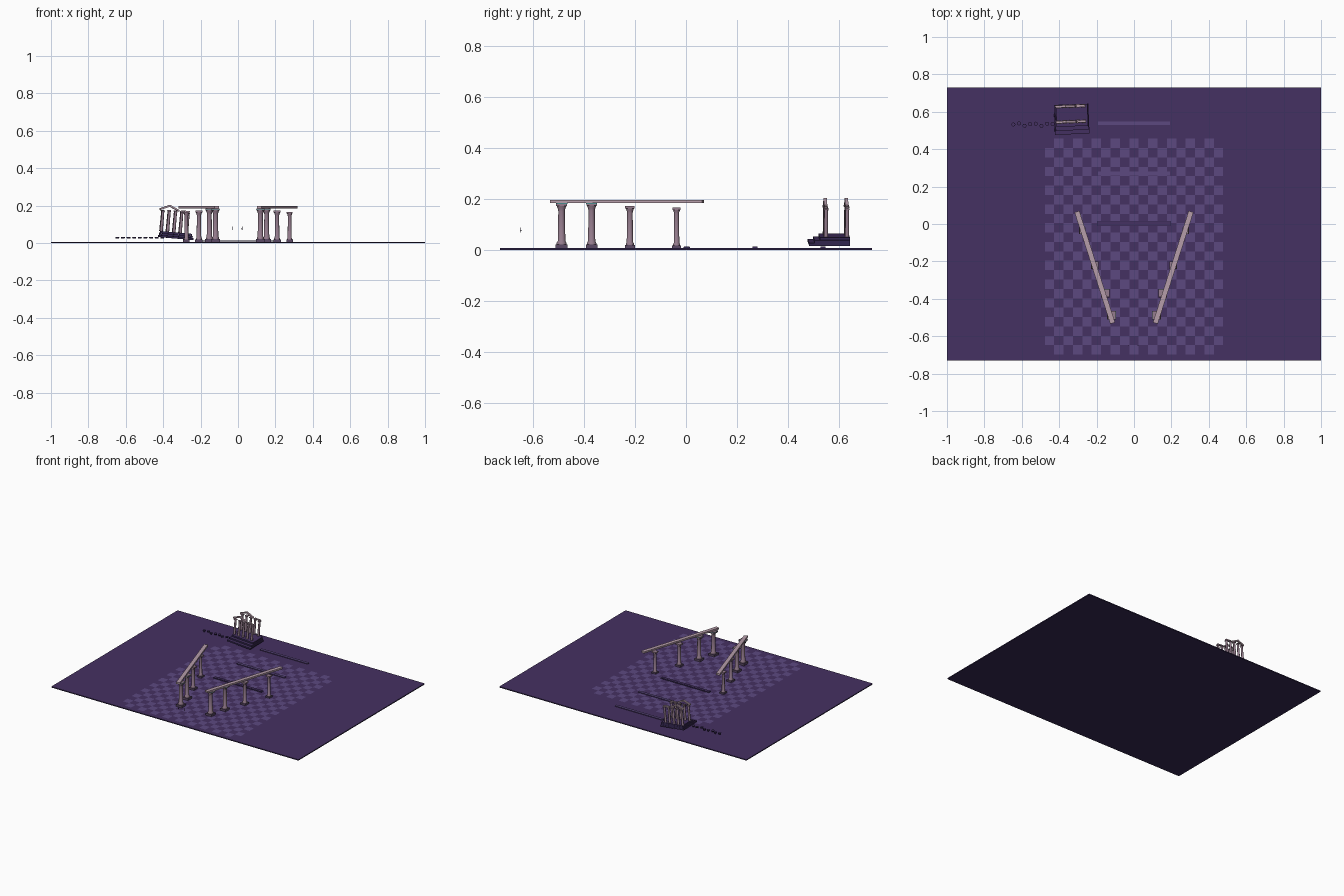
import bpy, bmesh, math, random
from mathutils import Matrix, Vector

random.seed(4)
cube = bpy.data.objects.get("Cube")
if cube:
    bpy.data.objects.remove(cube)


def material(name, r, g, b):
    """Flat material from display colour converted to linear."""
    col = [((c / 255 + 0.055) / 1.055) ** 2.4 for c in (r, g, b)] + [1]
    m = bpy.data.materials.new(name)
    m.use_nodes = True
    m.diffuse_color = col
    m.node_tree.nodes["Principled BSDF"].inputs["Base Color"].default_value = col
    return m


GROUND = material("ground purple", 69, 49, 98)
DARK = material("dark purple", 53, 40, 82)
TILE = material("tile violet", 92, 73, 128)
BEAM = material("pale stone", 182, 157, 170)
STONE = material("rose stone", 150, 125, 142)
PLINTH = material("shaded stone", 92, 74, 102)
TEAL = material("teal inlay", 70, 140, 140)
SHARD = material("shard black", 36, 28, 52)


def finish(name, bm, mats, matrix=None):
    mesh = bpy.data.meshes.new(name)
    bmesh.ops.recalc_face_normals(bm, faces=bm.faces)
    bm.to_mesh(mesh)
    bm.free()
    for m in mats:
        mesh.materials.append(m)
    ob = bpy.data.objects.new(name, mesh)
    bpy.context.collection.objects.link(ob)
    if matrix:
        ob.matrix_world = matrix
    return ob


def add_box(bm, centre, size, mat=0, rot=None):
    m = Matrix.Translation(centre) @ (rot or Matrix()) @ Matrix.Diagonal((*size, 1))
    verts = bmesh.ops.create_cube(bm, size=1, matrix=m)["verts"]
    for f in {f for v in verts for f in v.link_faces}:
        f.material_index = mat


def add_lathe(bm, base, profile, sides):
    """Stack rings of (radius, height) into a round, smooth shaft."""
    rings = []
    for r, z in profile:
        rings.append([bm.verts.new(Vector(base) + Vector((
            r * math.cos(math.tau * i / sides), r * math.sin(math.tau * i / sides), z)))
            for i in range(sides)])
    for a, b in zip(rings, rings[1:]):
        for i in range(sides):
            j = (i + 1) % sides
            bm.faces.new((a[i], a[j], b[j], b[i])).smooth = True
    bm.faces.new(rings[-1])
    bm.faces.new(rings[0][::-1])


def darken_sides(bm):
    """Give every face that does not look up the second material."""
    bm.normal_update()
    for f in bm.faces:
        f.material_index = 0 if f.normal.z > 0.9 else 1


def add_column(bm, base, height, w):
    """Square plinth, tapered shaft with flared ends, square capital."""
    x, y, z = base
    p = 0.35 * w
    add_box(bm, (x, y, z + p / 2), (1.06 * w, 1.06 * w, p), 1)
    add_lathe(bm, (x, y, z + p), [
        (0.44 * w, 0), (0.44 * w, 0.12 * w), (0.34 * w, 0.3 * w),
        (0.29 * w, height - p - 0.75 * w), (0.33 * w, height - p - 0.55 * w),
        (0.44 * w, height - p - 0.25 * w)], 12)
    add_box(bm, (x, y, z + height - 0.13 * w), (w, w, 0.26 * w))


# Ground slab: purple top, darker sides and underside
TOP = 0.007
bm = bmesh.new()
add_box(bm, (0, 0, TOP / 2), (2, 1.46, TOP))
darken_sides(bm)
finish("ground_slab", bm, [GROUND, DARK])

# Checkered floor: alternate light tiles laid flush
COLS, ROWS, T = 19, 23, 0.0502
bm = bmesh.new()
for i in range(COLS):
    for j in range(ROWS):
        if (i + j) % 2:
            x, y = (i - COLS / 2) * T, -0.121 + (j - ROWS / 2) * T
            bm.faces.new([bm.verts.new((x + dx * T, y + dy * T, TOP + 0.0006))
                          for dx, dy in ((0, 0), (1, 0), (1, 1), (0, 1))])
finish("floor_tiles", bm, [TILE])

# Low strips across the floor
for name, y, mats in (("front_strip", 0.003, [GROUND, DARK]),
                      ("middle_strip", 0.27, [TILE, GROUND]),
                      ("rear_strip", 0.538, [TILE, GROUND])):
    bm = bmesh.new()
    add_box(bm, (0, y, 0.011), (0.385, 0.02, 0.005))
    darken_sides(bm)
    finish(name, bm, mats)

# Dark rim lying around the front strip
bm = bmesh.new()
add_box(bm, (0, 0.003, 0.01), (0.393, 0.026, 0.003))
finish("front_strip_rim", bm, [DARK])

# Two splayed colonnades, each with a long beam
for label, s in (("left", 1), ("right", -1)):
    for n, (x, y, h, w) in enumerate((
            (0.12, -0.488, 0.178, 0.044), (0.153, -0.37, 0.178, 0.042),
            (0.209, -0.22, 0.166, 0.037), (0.276, -0.037, 0.159, 0.032))):
        bm = bmesh.new()
        add_column(bm, (s * x, y, TOP), h, w)
        if n < 2:
            add_box(bm, (s * x, y, TOP + h - 0.003), (w + 0.001, w + 0.001, 0.003), 2)
        finish(f"{label}_column_{n + 1}", bm, [STONE, PLINTH, TEAL])
    a, b = Vector((s * 0.114, -0.53, 0.191)), Vector((s * 0.305, 0.066, 0.191))
    d = b - a
    bm = bmesh.new()
    add_box(bm, (a + b) / 2, (d.length, 0.027, 0.012),
            rot=Matrix.Rotation(math.atan2(d.y, d.x), 4, "Z"))
    finish(f"{label}_beam", bm, [BEAM])

# Small ruined temple, tilted and turned slightly
TEMPLE = (Matrix.Translation((-0.334, 0.565, 0.024))
          @ Matrix.Rotation(math.radians(2), 4, "Z")
          @ Matrix.Rotation(math.radians(5), 4, "Y"))
bm = bmesh.new()
for k, front in enumerate((-0.085, -0.064, -0.043)):
    add_box(bm, (0, (front + 0.075) / 2, 0.0055 + 0.011 * k),
            (0.185 - 0.008 * k, 0.075 - front, 0.0105))
darken_sides(bm)
finish("temple_steps", bm, [GROUND, DARK], TEMPLE)

for label, y in (("front", -0.018), ("back", 0.065)):
    bm = bmesh.new()
    for i in range(5):
        x, h = -0.08 + 0.034 * i, 0.113 + random.uniform(-0.006, 0.002)
        add_lathe(bm, (x, y, 0.033), [(0.0085, 0), (0.007, h)], 10)
        add_box(bm, (x, y, 0.033 + h), (0.019, 0.019, 0.005))
    finish(f"temple_{label}_columns", bm, [STONE], TEMPLE)
    # Gable bars over a broken lintel
    bm = bmesh.new()
    for ax, az, bx, bz in ((-0.095, 0.15, -0.045, 0.172), (-0.045, 0.172, 0.005, 0.15)):
        run, rise = bx - ax, bz - az
        add_box(bm, ((ax + bx) / 2, y, (az + bz) / 2),
                (math.hypot(run, rise) + 0.004, 0.013, 0.009),
                rot=Matrix.Rotation(-math.atan2(rise, run), 4, "Y"))
    add_box(bm, (0.04, y, 0.15), (0.045, 0.012, 0.006))
    finish(f"temple_{label}_gable", bm, [BEAM], TEMPLE)

# Floating stepping stones leading to the temple
bm = bmesh.new()
for i in range(9):
    add_lathe(bm, (-0.645 + 0.03 * i, 0.532 + 0.007 * math.sin(2.2 * i), 0.024),
              [(0.009, 0), (0.011, 0.009)], 8)
darken_sides(bm)
finish("stepping_stones", bm, [GROUND, DARK])

# Two tiny hovering shards at the front
for label, x in (("left", 0.022), ("right", -0.028)):
    bm = bmesh.new()
    add_lathe(bm, (x, -0.648, 0.069), [(0.001, 0), (0.0025, 0.007), (0.001, 0.019)], 6)
    finish(f"{label}_shard", bm, [SHARD])
